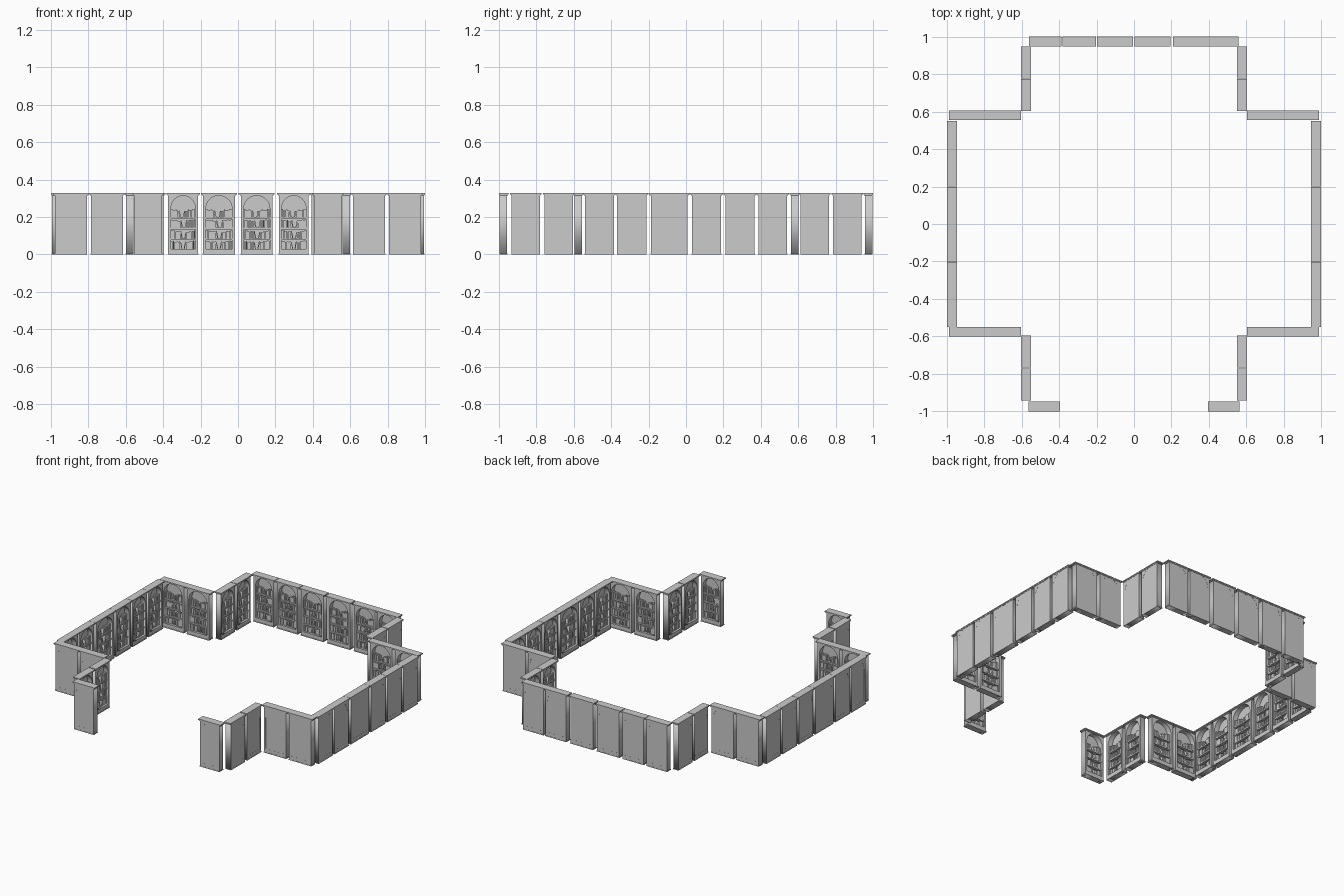
import bpy, bmesh, math, random
from mathutils import Matrix, Vector

if "Cube" in bpy.data.objects:
    bpy.data.objects.remove(bpy.data.objects["Cube"])

random.seed(4)
W, H = 0.17, 0.32          # body width and height of one bookcase
R, SPRING = 0.070, 0.244   # arch radius and spring height
BACK, FRONT = 0.022, -0.018  # local depth, open side faces -y


def box(bm, x0, x1, y0, y1, z0, z1, tilt=0.0):
    c = Vector(((x0 + x1) / 2, (y0 + y1) / 2, (z0 + z1) / 2))
    m = Matrix.Translation(c) @ Matrix.Rotation(tilt, 4, 'Y') @ \
        Matrix.Diagonal((x1 - x0, y1 - y0, z1 - z0, 1))
    bmesh.ops.create_cube(bm, size=1, matrix=m)


def to_mesh(bm, name):
    me = bpy.data.meshes.new(name)
    bm.to_mesh(me)
    bm.free()
    return me


# frame: rectangle with an arched opening, extruded through the depth
def frame_mesh():
    outer = [(-W/2, 0), (W/2, 0), (W/2, H), (-W/2, H)]
    inner = [(-R, 0.03), (R, 0.03)]
    for i in range(17):
        a = math.pi * i / 16
        inner.append((R * math.cos(a), SPRING + R * math.sin(a)))
    cu = bpy.data.curves.new("frame_profile", 'CURVE')
    cu.dimensions, cu.fill_mode = '2D', 'BOTH'
    cu.extrude = (BACK - FRONT) / 2
    for pts in (outer, inner):
        sp = cu.splines.new('POLY')
        sp.points.add(len(pts) - 1)
        for p, (x, z) in zip(sp.points, pts):
            p.co = (x, z, 0, 1)
        sp.use_cyclic_u = True
    ob = bpy.data.objects.new("frame_profile", cu)
    bpy.context.collection.objects.link(ob)
    bpy.context.view_layer.update()
    me = bpy.data.meshes.new_from_object(ob.evaluated_get(
        bpy.context.evaluated_depsgraph_get()))
    bpy.data.objects.remove(ob)
    me.transform(Matrix.Translation((0, (BACK + FRONT) / 2, 0)) @
                 Matrix.Rotation(math.pi / 2, 4, 'X'))
    return me


SHELF_Z = (0.03, 0.086, 0.143, 0.200)


def case_mesh():
    bm = bmesh.new()
    bm.from_mesh(frame_mesh())
    # back panel
    box(bm, -R - .002, R + .002, BACK - .006, BACK - .0005, .02, H - .002)
    # shelves
    for z in SHELF_Z[1:]:
        box(bm, -R - .002, R + .002, FRONT + .008, BACK - .003, z - .01, z)
    # plinth strip and two-step cornice
    box(bm, -W/2 - .002, W/2 + .002, FRONT - .002, BACK + .001, 0, .006)
    box(bm, -W/2 - .005, W/2 + .005, FRONT - .004, BACK + .002, H - .005, H)
    box(bm, -.096, .096, -.026, .026, H, H + .007)
    return to_mesh(bm, "bookcase")


# books: upright runs from both ends, getting shorter toward the middle
def books_mesh():
    bm = bmesh.new()
    for z in SHELF_Z:
        for s in (-1, 1):
            x, end = R - .001, random.uniform(.010, .022)
            while x > end:
                t = random.uniform(.005, .009)
                h = random.uniform(.030, .037) + .008 * (x / R)
                tilt = 0
                if x - t < end:          # last book leans on its neighbours
                    tilt = s * 0.2
                    x -= .003
                a, b = sorted((s * x, s * (x - t + .0008)))
                box(bm, a, b, FRONT + random.uniform(.010, .015), BACK - .007,
                    z, z + h, tilt)
                x -= t
    return to_mesh(bm, "books")


CASE, BOOKS = case_mesh(), books_mesh()
count = 0


# place one case: centre, facing angle, width of its cornice
def place(x, y, angle, width):
    global count
    count += 1
    for part, me in (("bookcase", CASE), ("books", BOOKS)):
        ob = bpy.data.objects.new(f"{part}_{count:02d}", me)
        ob.location = (x, y, 0)
        ob.rotation_euler.z = angle
        ob.scale.x = width / 0.192
        bpy.context.collection.objects.link(ob)


# back wall, facing the front
for x, w in ((-.474, .174), (-.293, .18), (-.102, .192), (.1, .192),
             (.298, .18), (.47, .174)):
    place(x, .974, 0, w)

for s in (-1, 1):
    turn = s * -math.pi / 2
    # long side walls, one case wider than the rest
    for y, w in ((.464, .174), (.288, .176), (.11, .176), (-.09, .222),
                 (-.29, .176), (-.463, .174)):
        place(s * .972, y, turn, w)
    # short returns beside the back and front openings
    for y in (.862, .688, -.68, -.857):
        place(s * .577, y, turn, .17)
    # inner corner walls
    for x in (.7, .892):
        place(s * x, .58, 0, .192)
        place(s * x, -.575, math.pi, .192)
    # front stubs either side of the entrance
    place(s * .48, -.974, math.pi, .168)
